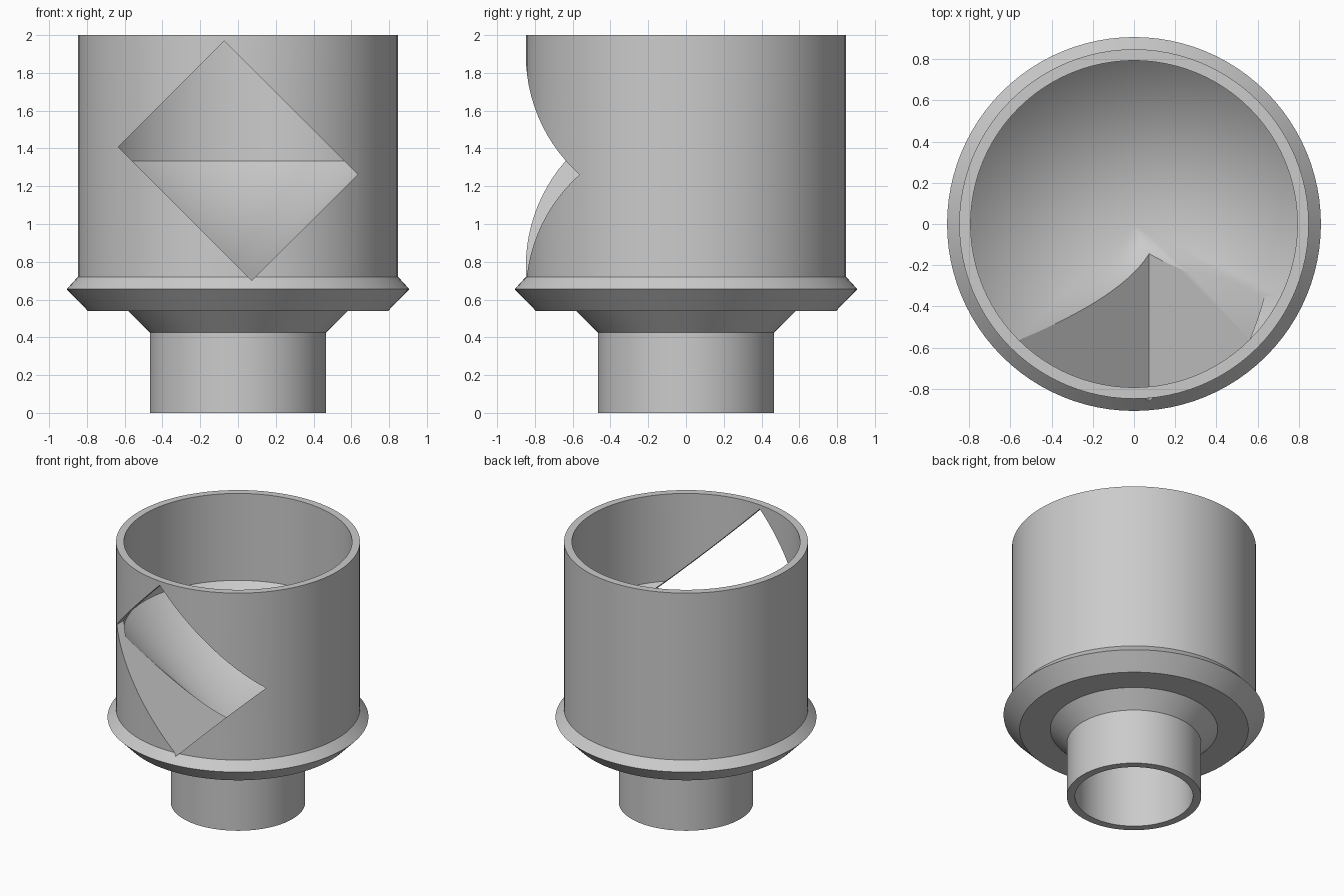
import bpy, bmesh, math
from mathutils import Vector

if "Cube" in bpy.data.objects:
    bpy.data.objects.remove(bpy.data.objects["Cube"])

SEGMENTS = 96


def lathe(name, profile):
    """Revolve an (r, z) profile whose two ends lie on the z axis."""
    bm = bmesh.new()
    rings = []
    for r, z in profile:
        if r == 0:
            rings.append([bm.verts.new((0, 0, z))] * SEGMENTS)
        else:
            rings.append([bm.verts.new((r * math.cos(a), r * math.sin(a), z))
                          for a in (2 * math.pi * i / SEGMENTS for i in range(SEGMENTS))])
    for lo, hi in zip(rings, rings[1:]):
        for i in range(SEGMENTS):
            j = (i + 1) % SEGMENTS
            corners = [lo[i], lo[j], hi[j], hi[i]]
            bm.faces.new(list(dict.fromkeys(corners)))
    bmesh.ops.recalc_face_normals(bm, faces=bm.faces)
    mesh = bpy.data.meshes.new(name)
    bm.to_mesh(mesh)
    bm.free()
    ob = bpy.data.objects.new(name, mesh)
    bpy.context.collection.objects.link(ob)
    return ob


# Cup with hollow stem, flared collar and conical funnel floor
cup = lathe("funnel_cup", [
    (0, 0.50), (0.41, 0.50), (0.41, 0),            # stem bore
    (0.467, 0), (0.467, 0.425), (0.582, 0.54),     # stem and flare
    (0.795, 0.54), (0.907, 0.655), (0.848, 0.72),  # collar
    (0.848, 2.0), (0.793, 2.0), (0.793, 1.333),    # wall and rim
    (0, 0.54),                                     # funnel apex
])

# Tilted rectangular window cut through the front into the funnel
bpy.ops.mesh.primitive_cube_add(size=1, location=(0, -0.6, 1.335),
                                rotation=(0, math.radians(45), 0))
cutter = bpy.context.object
cutter.name = "window_cutter"
cutter.scale = (1.0, 1.2, 0.792)
cutter.hide_render = True

mod = cup.modifiers.new("window", 'BOOLEAN')
mod.operation = 'DIFFERENCE'
mod.solver = 'EXACT'
mod.object = cutter
bpy.ops.object.select_all(action='DESELECT')
cup.select_set(True)
bpy.context.view_layer.objects.active = cup
bpy.ops.object.modifier_apply(modifier=mod.name)
bpy.data.objects.remove(cutter)
bpy.ops.object.shade_smooth_by_angle(angle=math.radians(30))
